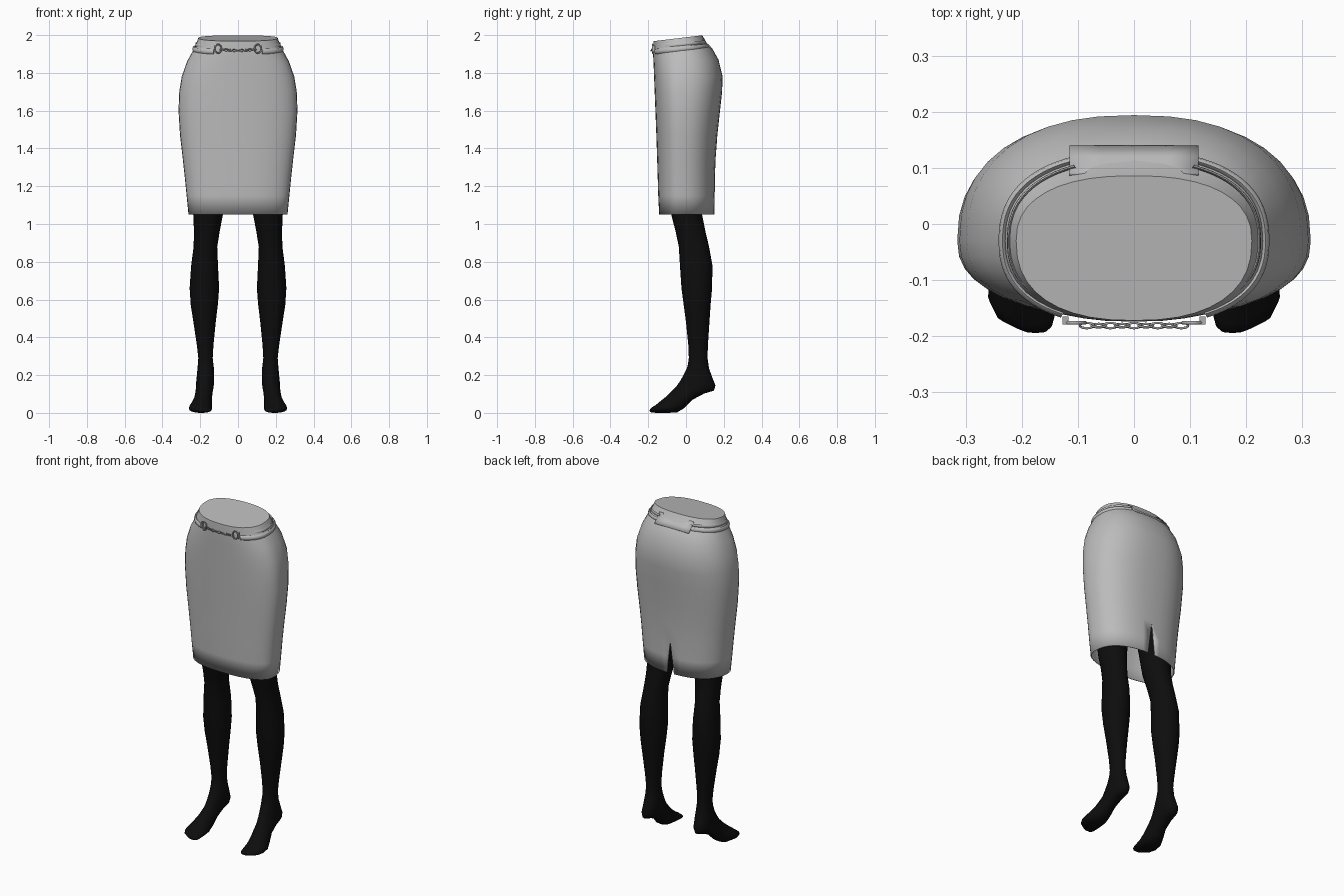
import bpy, bmesh, math
from mathutils import Vector

if "Cube" in bpy.data.objects:
    bpy.data.objects.remove(bpy.data.objects["Cube"])

YC = -0.03   # depth at which the skirt is widest


def material(name, rgb):
    m = bpy.data.materials.new(name)
    m.diffuse_color = (*rgb, 1)
    m.use_nodes = True
    m.node_tree.nodes["Principled BSDF"].inputs["Base Color"].default_value = m.diffuse_color
    return m


CLOTH = material("grey cloth", (0.50, 0.50, 0.50))
METAL = material("grey metal", (0.42, 0.42, 0.42))
BLACK = material("black stocking", (0.004, 0.004, 0.004))


def finish(bm, name, mat, angle=50):
    bmesh.ops.remove_doubles(bm, verts=bm.verts, dist=1e-5)
    bmesh.ops.recalc_face_normals(bm, faces=bm.faces)
    me = bpy.data.meshes.new(name)
    bm.to_mesh(me)
    bm.free()
    ob = bpy.data.objects.new(name, me)
    bpy.context.collection.objects.link(ob)
    me.materials.append(mat)
    bpy.ops.object.select_all(action='DESELECT')
    ob.select_set(True)
    bpy.context.view_layer.objects.active = ob
    bpy.ops.object.shade_smooth_by_angle(angle=math.radians(angle))
    return ob


def loft(rings, closed=True, cap_start=False, cap_end=False):
    bm = bmesh.new()
    rows = [[bm.verts.new(p) for p in r] for r in rings]
    n = len(rows[0])
    for a, b in zip(rows, rows[1:]):
        for i in range(n if closed else n - 1):
            j = (i + 1) % n
            bm.faces.new((a[i], a[j], b[j], b[i]))
    if cap_start:
        bm.faces.new(rows[0])
    if cap_end:
        bm.faces.new(rows[-1])
    return bm


def oval(t, z, w, yf, yb, tilt, out=0.0):
    """Point on a rounded skirt section; t = 0 is the middle of the back."""
    s, c, e = math.sin(t), math.cos(t), 0.84
    d = (yb - YC) if c > 0 else (YC - yf)
    x = (w + out) * math.copysign(abs(s) ** e, s)
    y = YC + (d + out) * math.copysign(abs(c) ** e, c)
    return Vector((x, y, z + tilt * (y - YC)))


# Skirt: height, half width, front, back, tilt, half opening of the back slit
SKIRT = [
    (1.05, .262, -.142, .150, 0, .024), (1.15, .272, -.147, .152, 0, .012),
    (1.25, .282, -.150, .153, 0, 0), (1.35, .293, -.153, .157, 0, 0),
    (1.47, .307, -.157, .166, 0, 0), (1.60, .315, -.162, .180, 0, 0),
    (1.70, .311, -.166, .191, 0, 0), (1.78, .298, -.169, .194, 0, 0),
    (1.86, .270, -.172, .172, .05, 0), (1.91, .243, -.174, .140, .10, 0),
    (1.945, .225, -.174, .110, .10, 0), (1.985, .210, -.172, .086, .12, 0)]
N = 40
rings = []
for z, w, yf, yb, tilt, gap in SKIRT:
    ring = [oval(2 * math.pi * i / N, z, w, yf, yb, tilt) for i in range(N + 1)]
    ring[0].x, ring[-1].x = gap, -gap
    rings.append(ring)
bm = loft(rings, closed=False)
bmesh.ops.remove_doubles(bm, verts=bm.verts, dist=1e-5)
top = [e for e in bm.edges if e.is_boundary and all(v.co.z > 1.9 for v in e.verts)]
bmesh.ops.contextual_create(bm, geom=top)
skirt = finish(bm, "skirt", CLOTH)
sol = skirt.modifiers.new("cloth thickness", 'SOLIDIFY')
sol.thickness, sol.offset = 0.005, -1

# Belt: two stacked rounded bands running from each front ring to the back tab
SEC = (.2325, -.174, .122, .10)
for side, label in ((1, "right"), (-1, "left")):
    for name, zc, half, out in (("lower", 1.926, .014, .007), ("upper", 1.950, .009, .003)):
        shift = (zc - 1.93) * -.45
        rings = []
        for k in range(25):
            t = side * (0.42 + k / 24 * 2.22)
            ring = []
            for a in range(8):
                ang = math.tau * a / 8
                ring.append(oval(t, zc + half * math.sin(ang), *SEC,
                                 out=shift + out * math.cos(ang)))
            rings.append(ring)
        finish(loft(rings, True, True, True), f"{label}_{name}_belt_band", CLOTH)

# Back tab: flared plate standing off the waist
prof = [(.088, 1.978), (.100, 1.962), (.118, 1.948), (.138, 1.926)]
bm = loft([[(x, y, z) for x in (-.115, -.06, 0, .06, .115)] for y, z in prof], closed=False)
tab = finish(bm, "back_tab", CLOTH)
sol = tab.modifiers.new("tab thickness", 'SOLIDIFY')
sol.thickness, sol.offset = 0.006, 0


def link(name, loc, rx, rz, minor, spin):
    """Stretched metal ring facing the front, spun around the x axis."""
    rings = []
    for i in range(16):
        u = math.tau * i / 16
        ring = []
        for j in range(6):
            v = math.tau * j / 6
            r = minor * math.cos(v)
            x, y, z = (rx + r) * math.cos(u), minor * math.sin(v), (rz + r) * math.sin(u)
            ring.append((loc[0] + x, loc[1] + y * math.cos(spin) - z * math.sin(spin),
                         loc[2] + y * math.sin(spin) + z * math.cos(spin)))
        rings.append(ring)
    return finish(loft(rings + rings[:1]), name, METAL, 80)


# Front buckle rings and the chain between them
for s, label in ((1, "right"), (-1, "left")):
    link(f"{label}_buckle_ring", (s * .105, -.176, 1.928), .017, .023, .004, 0)
    bm = bmesh.new()
    bmesh.ops.create_cube(bm, size=1)
    for v in bm.verts:
        v.co = Vector((s * .122 + v.co.x * .010, -.172 + v.co.y * .014, 1.928 + v.co.z * .034))
    finish(bm, f"{label}_belt_clasp", METAL, 30)
for i in range(9):
    x = -.084 + i * .021
    link(f"chain_link_{i + 1}", (x, -.181, 1.918 + .006 * (x / .084) ** 2),
         .0125, .006, .0022, 0.5 if i % 2 else -0.9)

# Legs: inner x, outer x, front point (y, z), rear point (y, z)
LEG = [
    (.045, .250, -.115, 1.35, .100, 1.35), (.060, .243, -.098, 1.20, .090, 1.20),
    (.080, .237, -.078, 1.05, .085, 1.05), (.097, .233, -.055, .96, .103, .96),
    (.110, .235, -.038, .88, .122, .88), (.106, .248, -.032, .78, .140, .78),
    (.100, .256, -.024, .66, .138, .66), (.107, .250, -.012, .57, .130, .57),
    (.118, .236, 0, .48, .124, .48), (.130, .218, .012, .36, .116, .36),
    (.134, .210, .015, .29, .114, .29), (.128, .214, .008, .245, .122, .235),
    (.126, .218, -.008, .21, .140, .185), (.127, .222, -.030, .17, .156, .145),
    (.130, .223, -.050, .142, .148, .118), (.134, .225, -.068, .122, .095, .102),
    (.137, .230, -.088, .102, .035, .070), (.138, .244, -.113, .080, -.008, .026),
    (.137, .258, -.138, .060, -.048, .002), (.138, .260, -.160, .042, -.100, 0),
    (.141, .245, -.180, .030, -.145, 0), (.146, .215, -.190, .020, -.172, .001),
    (.156, .195, -.194, .012, -.188, .004)]
for s, label in ((1, "right"), (-1, "left")):
    rings = []
    for x0, x1, yf, zf, yb, zb in LEG:
        mid = Vector(((x0 + x1) / 2, (yf + yb) / 2, (zf + zb) / 2))
        front = Vector((0, (yf - yb) / 2, (zf - zb) / 2))
        rings.append([])
        for i in range(20):
            a = math.tau * i / 20
            p = mid + front * math.cos(a) + Vector(((x1 - x0) / 2 * math.sin(a), 0, 0))
            rings[-1].append((p.x * s, p.y, p.z))
    finish(loft(rings, True, True, True), f"{label}_leg", BLACK, 70)
